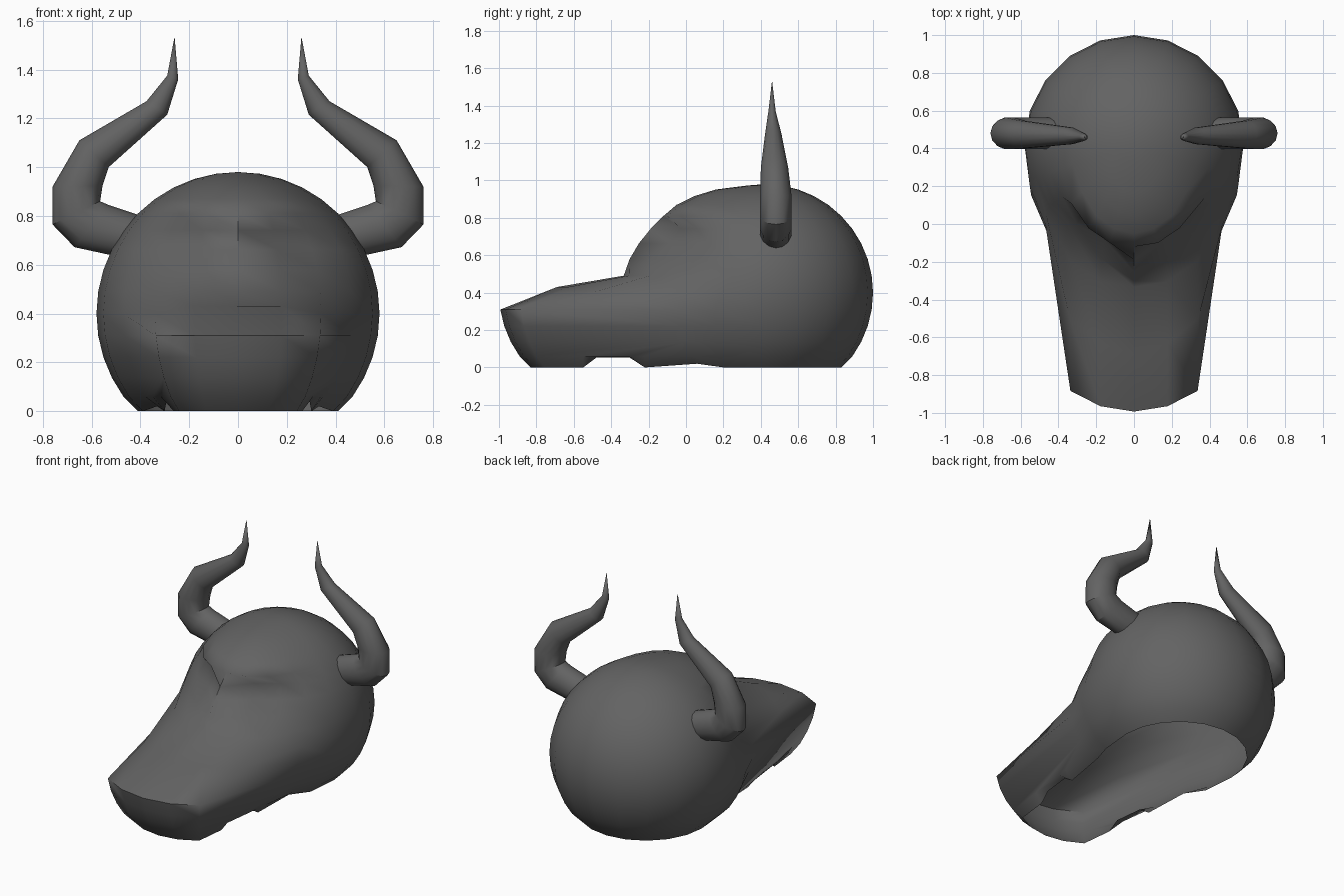
import bpy, bmesh, math
from mathutils import Vector

cube = bpy.data.objects.get("Cube")
if cube:
    bpy.data.objects.remove(cube)

grey = bpy.data.materials.new("dark_grey")
grey.use_nodes = True
color = (0.125, 0.125, 0.125, 1)
grey.diffuse_color = color
grey.node_tree.nodes["Principled BSDF"].inputs["Base Color"].default_value = color


def finish(bm, name, angle):
    """Turn a bmesh into a smooth shaded object."""
    mesh = bpy.data.meshes.new(name)
    bm.to_mesh(mesh)
    bm.free()
    mesh.materials.append(grey)
    obj = bpy.data.objects.new(name, mesh)
    bpy.context.collection.objects.link(obj)
    bpy.ops.object.select_all(action='DESELECT')
    obj.select_set(True)
    bpy.context.view_layer.objects.active = obj
    bpy.ops.object.shade_smooth_by_angle(angle=math.radians(angle))
    return obj


# Head: a sphere whose front columns are pulled forward into brow and muzzle
RADIUS, CENTER, STEPS = 0.58, Vector((0, 0.42, 0.4)), 20
# Forward pull per ring (from the crown down), for columns away from the middle
PULL = {
    2: (.08, .07, .05, .03, 0),
    3: (.11, .10, .08, .04, 0),
    4: (.13, .12, .10, .05, 0),
    5: (.13, .13, .11, .07, 0),        # brow edge
    6: (.14, 0, -.02, 0, 0),           # eye hollows beside the nose ridge
    7: (.155, .01, 0, 0, 0),
    8: (.17, .08, .02, 0, 0),
    9: (.18, .18, .15, .04, 0),        # root of the muzzle
    10: (.53, .50, .45, .08, .04),
    11: (.84, .84, .84, .12, .09),     # muzzle, down to the rim
}
bm = bmesh.new()
bmesh.ops.create_uvsphere(bm, u_segments=STEPS, v_segments=STEPS, radius=RADIUS)
for v in bm.verts:
    ring = round(math.acos(max(-1, min(1, v.co.z / RADIUS))) / math.pi * STEPS)
    col = round(abs(math.atan2(v.co.x, -v.co.y)) / math.tau * STEPS)
    v.co += CENTER
    row = PULL.get(min(ring, 11))
    if row and col < len(row):
        v.co.y -= row[col]
        if ring == 10 and col < 2:
            v.co.z += 0.03

# Open underside
bmesh.ops.delete(bm, geom=[v for v in bm.verts if v.co.z < -0.05], context='VERTS')
for v in bm.verts:
    v.co.z = max(v.co.z, 0)

# Notches in the lower rim at the sides of the muzzle
for y in (-0.55, -0.48, -0.30, -0.22):
    strip = [f for f in bm.faces if min(v.co.z for v in f.verts) < 0.001
             and min(v.co.y for v in f.verts) < y < max(v.co.y for v in f.verts)]
    geom = set(strip)
    for f in strip:
        geom.update(f.edges)
        geom.update(f.verts)
    bmesh.ops.bisect_plane(bm, geom=list(geom), dist=1e-5,
                           plane_co=(0, y, 0), plane_no=(0, 1, 0))
for v in bm.verts:
    if v.co.z < 0.001 and v.co.y < 0.1:
        if -0.5 < v.co.y < -0.28:
            v.co.z = 0.052
        elif v.co.y > 0:
            v.co.z = 0.02
finish(bm, "head_shell", 65)

# Horns: rings between the inner and outer edge of the curve, with depth radius
HORN = [
    ((.36, .77), (.42, .61), .083),
    ((.41, .805), (.50, .635), .085),
    ((.53, .845), (.67, .672), .086),
    ((.565, .86), (.76, .765), .086),
    ((.555, .925), (.76, .92), .086),
    ((.53, 1.0), (.65, 1.11), .075),
    ((.29, 1.215), (.375, 1.27), .045),
    ((.245, 1.36), (.29, 1.375), .02),
]
TIP, SIDES = (.26, .46, 1.535), 14


def horn(name, side):
    bm = bmesh.new()
    rings = []
    for i, (inner, outer, depth) in enumerate(HORN):
        a, b = Vector(inner), Vector(outer)
        mid, half = (a + b) / 2, (b - a) / 2
        y = 0.48 - 0.02 * max(0, i - 4) / 3
        ring = []
        for k in range(SIDES):
            t = math.tau * k / SIDES
            p = mid + half * math.cos(t)
            ring.append(bm.verts.new((side * p.x, y + depth * math.sin(t), p.y)))
        rings.append(ring)
    for low, high in zip(rings, rings[1:]):
        for k in range(SIDES):
            n = (k + 1) % SIDES
            bm.faces.new((low[k], low[n], high[n], high[k]))
    tip = bm.verts.new((side * TIP[0], TIP[1], TIP[2]))
    for k in range(SIDES):
        bm.faces.new((rings[-1][k], rings[-1][(k + 1) % SIDES], tip))
    bm.faces.new(rings[0][::-1])
    bmesh.ops.recalc_face_normals(bm, faces=bm.faces)
    return finish(bm, name, 32)


horn("left_horn", 1)
horn("right_horn", -1)
